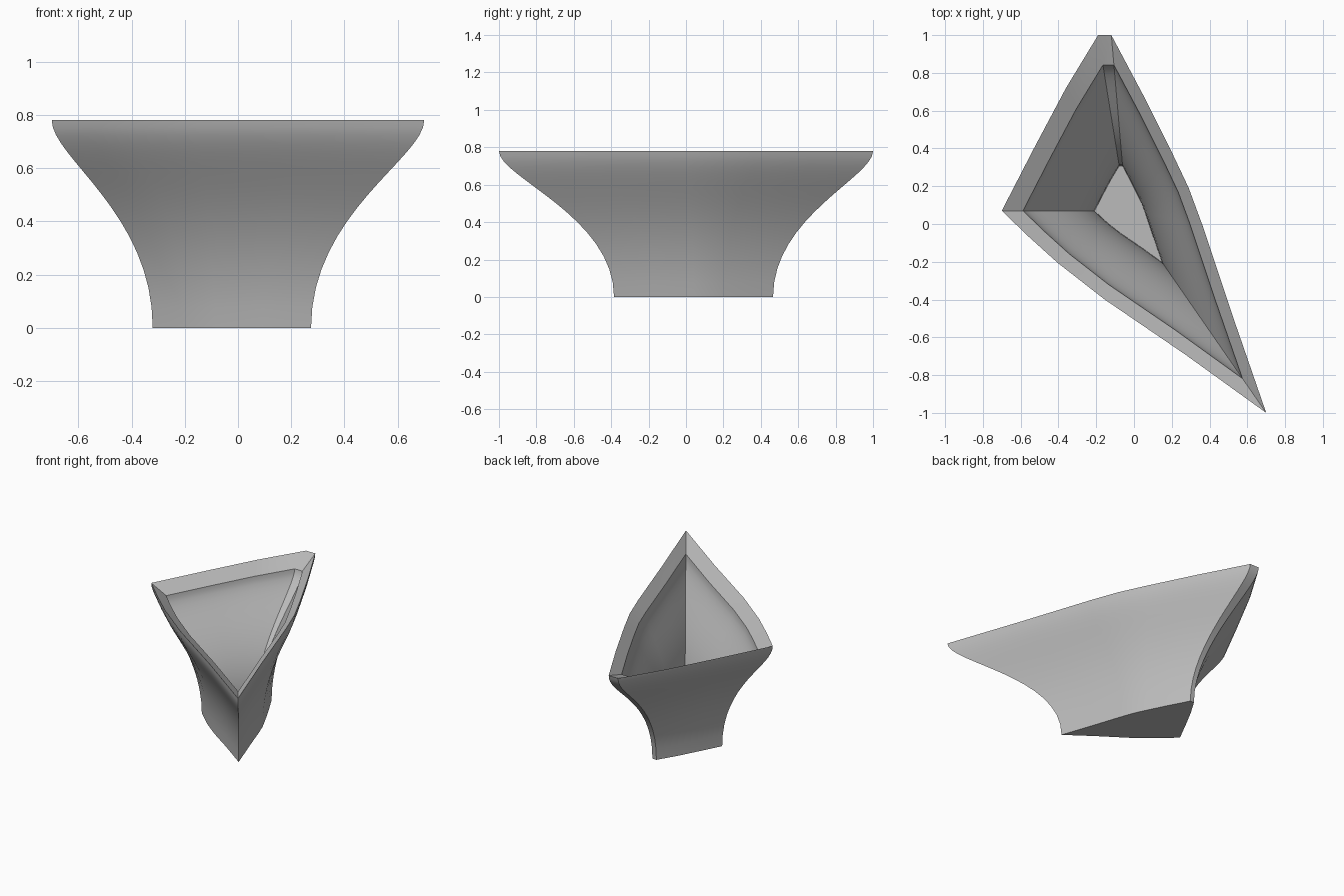
import bpy, bmesh, math

cube = bpy.data.objects.get("Cube")
if cube:
    bpy.data.objects.remove(cube, do_unlink=True)

CENTRE = (-0.04, 0.07)
HEIGHT = 0.78
WALL = 0.17      # inward offset of the lining, as a share of the outline
FLOOR = 0.056    # floor thickness and drop of the inner rim
ROWS = 16

# Rim outline, counter-clockwise: left corner, sharp front corner, cut back corner
OUTLINE = [(-0.70, 0.07), (-0.56, -0.065), (-0.405, -0.205), (-0.155, -0.40),
           (0.27, -0.69), (0.70, -1.0), (0.52, -0.48), (0.36, 0.0),
           (0.29, 0.19), (0.205, 0.37), (0.05, 0.68), (-0.12, 1.0),
           (-0.19, 1.0), (-0.36, 0.72), (-0.53, 0.40)]


def flare(t):
    """S-shaped flare: outline scale and height from base to rim."""
    u = 1 - t
    scale = 0.425 + 0.575 * t * t * (3 - 2 * t)
    z = 3 * u * u * t * 0.43 + 3 * u * t * t * 0.64 + t ** 3 * HEIGHT
    return scale, z


def ring(bm, scale, z):
    cx, cy = CENTRE
    return [bm.verts.new((cx + (x - cx) * scale, cy + (y - cy) * scale, z))
            for x, y in OUTLINE]


# Profile goes up the outside, over the sloped rim and down the lining
outer = [flare(i / ROWS) for i in range(ROWS + 1)]
squash = (HEIGHT - 2 * FLOOR) / HEIGHT
inner = [(s - WALL, FLOOR + z * squash) for s, z in reversed(outer)]

bm = bmesh.new()
rings = [ring(bm, s, z) for s, z in outer + inner]
n = len(OUTLINE)
for low, high in zip(rings, rings[1:]):
    for i in range(n):
        j = (i + 1) % n
        bm.faces.new((low[i], low[j], high[j], high[i]))
bm.faces.new(list(reversed(rings[0])))   # underside
bm.faces.new(rings[-1])                  # inner floor
bmesh.ops.recalc_face_normals(bm, faces=bm.faces[:])

mesh = bpy.data.meshes.new("bowl")
bm.to_mesh(mesh)
bm.free()
bowl = bpy.data.objects.new("bowl", mesh)
bpy.context.collection.objects.link(bowl)

# Plain grey finish
grey = bpy.data.materials.new("plain grey")
grey.use_nodes = True
colour = (0.5, 0.5, 0.5, 1)
grey.diffuse_color = colour
grey.node_tree.nodes["Principled BSDF"].inputs["Base Color"].default_value = colour
mesh.materials.append(grey)

# Smooth sides with crisp corners and rim
bpy.ops.object.select_all(action='DESELECT')
bowl.select_set(True)
bpy.context.view_layer.objects.active = bowl
bpy.ops.object.shade_smooth_by_angle(angle=math.radians(30))
